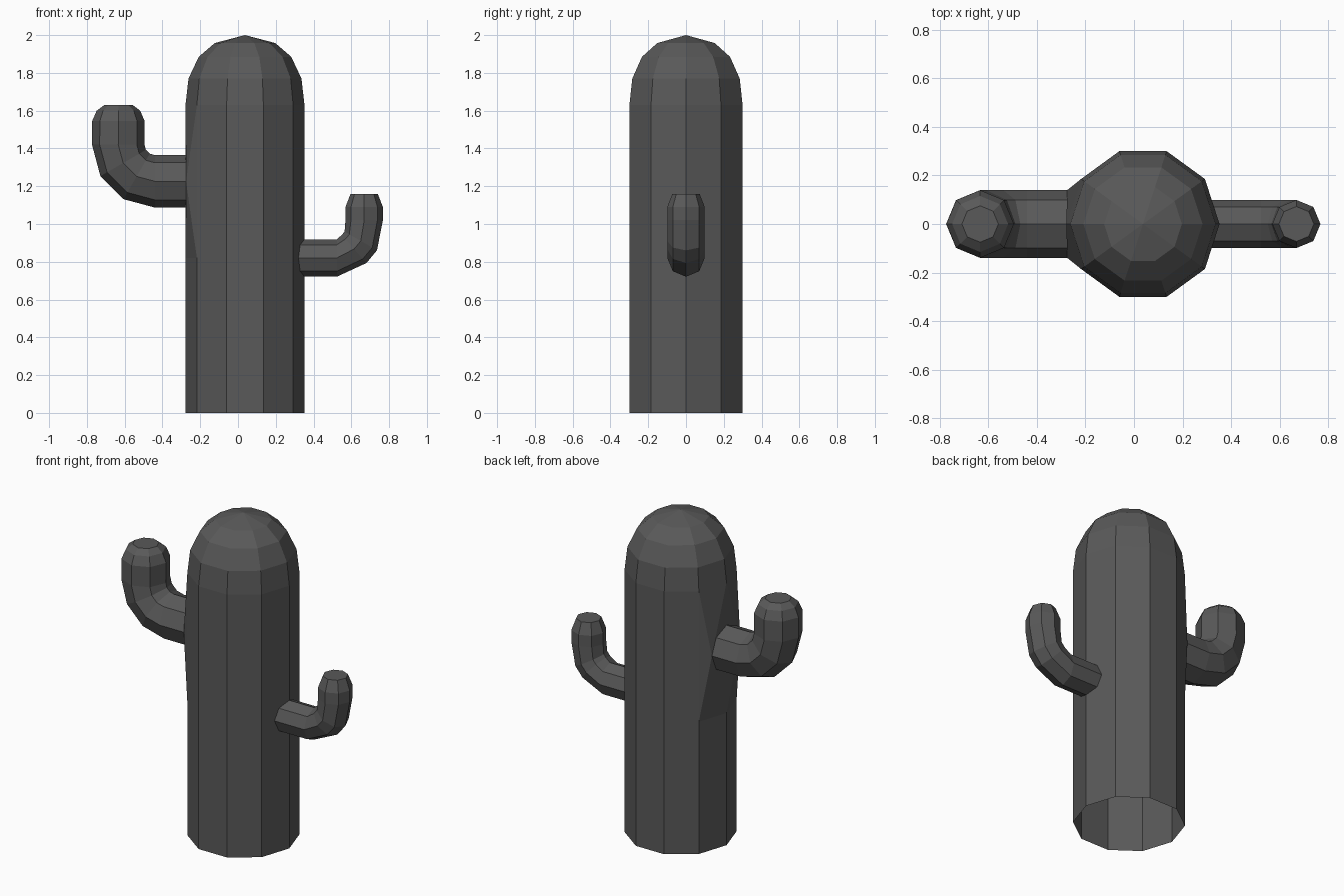
import bpy
import bmesh
from math import cos, sin, pi, radians
from mathutils import Vector

default = bpy.data.objects.get("Cube")
if default:
    bpy.data.objects.remove(default, do_unlink=True)

# Single dark grey material
grey = bpy.data.materials.new("dark grey")
grey.use_nodes = True
grey.diffuse_color = (0.1, 0.1, 0.1, 1)
grey.node_tree.nodes["Principled BSDF"].inputs["Base Color"].default_value = (0.1, 0.1, 0.1, 1)


def finish(name, bm, fix_normals=True):
    if fix_normals:
        bmesh.ops.recalc_face_normals(bm, faces=bm.faces)
    mesh = bpy.data.meshes.new(name)
    bm.to_mesh(mesh)
    bm.free()
    mesh.materials.append(grey)
    obj = bpy.data.objects.new(name, mesh)
    bpy.context.collection.objects.link(obj)
    return obj


def ring(bm, center, u, v, radius, sides):
    return [bm.verts.new(center + radius * (u * cos(2 * pi * i / sides) + v * sin(2 * pi * i / sides)))
            for i in range(sides)]


def skin(bm, rings):
    for a, b in zip(rings, rings[1:]):
        n = len(a)
        for i in range(n):
            j = (i + 1) % n
            bm.faces.new((a[i], a[j], b[j], b[i]))


X, Y, Z = Vector((1, 0, 0)), Vector((0, 1, 0)), Vector((0, 0, 1))
TRUNK_X, TRUNK_R = 0.037, 0.315

# Ten-sided trunk with a domed top and an open bottom
bm = bmesh.new()
profile = [(TRUNK_R, 0), (TRUNK_R, 1.63), (0.299, 1.77), (0.245, 1.885), (0.16, 1.958)]
rings = [ring(bm, Vector((TRUNK_X, 0, z)), X, Y, r, 10) for r, z in profile]
skin(bm, rings)
tip = bm.verts.new((TRUNK_X, 0, 2))
for i in range(10):
    bm.faces.new((rings[-1][i], rings[-1][(i + 1) % 10], tip))
finish("trunk", bm)


# Eight-sided arms swept through stations of (x, z, bend in degrees, radius)
def arm(name, stations, side):
    bm = bmesh.new()
    rings = []
    for x, z, bend, r in stations:
        a = radians(bend)
        across = Vector((-side * sin(a), 0, cos(a)))
        rings.append(ring(bm, Vector((x, 0, z)), across, Y, r, 8))
    skin(bm, rings)
    bm.faces.new(rings[-1])
    finish(name, bm)


R = 0.139
bend_x, bend_z, bend_r = -0.44, 1.42, 0.194
big = [(-0.26, 1.226, 0, R)]
for k in range(4):
    a = radians(30 * k)
    big.append((bend_x - bend_r * sin(a), bend_z - bend_r * cos(a), 30 * k, R))
big += [(-0.633, z, 90, r) for z, r in ((1.545, R), (1.6, 0.115), (1.63, 0.075))]
arm("right_arm", big, -1)

small = [(0.3, 0.82, 0, 0.099), (0.523, 0.82, 0, 0.099), (0.615, 0.868, 41, 0.099),
         (0.65, 0.91, 60, 0.099), (0.668, 1.02, 90, 0.099), (0.668, 1.09, 90, 0.099),
         (0.668, 1.16, 90, 0.072)]
arm("left_arm", small, 1)

# Slight swelling of the trunk around the larger arm
bm = bmesh.new()
ring(bm, Vector((-0.275, 0, 1.226)), Z, Y, R, 8)
for z in (0.82, 1.63):
    for deg in (144, 180, 216):
        a = radians(deg)
        bm.verts.new((TRUNK_X + TRUNK_R * cos(a), TRUNK_R * sin(a), z))
bmesh.ops.convex_hull(bm, input=bm.verts[:])
bmesh.ops.recalc_face_normals(bm, faces=bm.faces)
hidden = [f for f in bm.faces if f.normal.x > 0.5 or abs(f.normal.z) > 0.9]
bmesh.ops.delete(bm, geom=hidden, context="FACES")
finish("arm_collar", bm, False)
